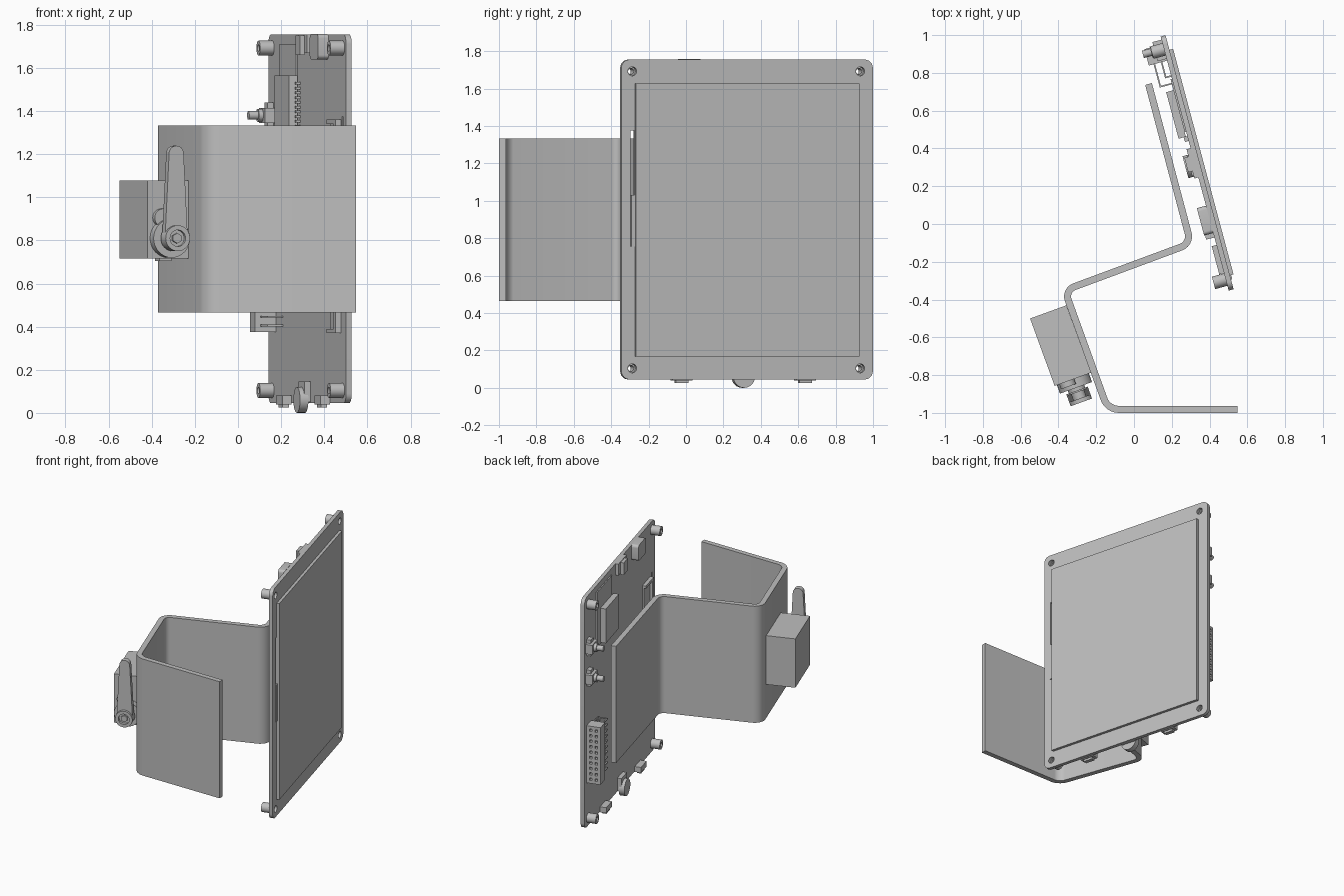
import bpy, bmesh, math
from mathutils import Matrix, Vector

cube = bpy.data.objects.get("Cube")
if cube:
    bpy.data.objects.remove(cube, do_unlink=True)

grey = bpy.data.materials.new("plain_grey")
grey.use_nodes = True
colour = (0.52, 0.52, 0.52, 1)
grey.diffuse_color = colour
grey.node_tree.nodes["Principled BSDF"].inputs["Base Color"].default_value = colour

# Board frame: x along the board, y out of its back, z up
BOARD = Matrix.Rotation(math.radians(105), 4, 'Z')
BOARD.translation = 0.393 * Vector((math.cos(math.radians(15)), math.sin(math.radians(15)), 0))
# Clamp frame: x towards the bracket, y backwards, z up
CLAMP = Matrix.Rotation(math.radians(20), 4, 'Z')
WORLD = Matrix.Identity(4)


def finish(name, bm, frame):
    bmesh.ops.recalc_face_normals(bm, faces=bm.faces)
    mesh = bpy.data.meshes.new(name)
    bm.to_mesh(mesh)
    bm.free()
    mesh.materials.append(grey)
    ob = bpy.data.objects.new(name, mesh)
    ob.matrix_world = frame
    bpy.context.collection.objects.link(ob)
    return ob


def add_box(bm, x, y, z):
    size = [r[1] - r[0] for r in (x, y, z)]
    mid = [(r[1] + r[0]) / 2 for r in (x, y, z)]
    m = Matrix.Translation(mid) @ Matrix.Diagonal((*size, 1))
    return bmesh.ops.create_cube(bm, size=1, matrix=m)["verts"]


def box(name, frame, x, y, z, round_y=0):
    bm = bmesh.new()
    add_box(bm, x, y, z)
    if round_y:
        edges = [e for e in bm.edges if abs((e.verts[0].co - e.verts[1].co).normalized().y) > 0.9]
        bmesh.ops.bevel(bm, geom=edges, offset=round_y, segments=6, profile=0.5, affect='EDGES')
    return finish(name, bm, frame)


def add_cyl(bm, x, y, z, r, r2=None, sides=32):
    # Cylinder along the frame's y axis
    m = Matrix.Translation((x, (y[0] + y[1]) / 2, z)) @ Matrix.Rotation(math.pi / 2, 4, 'X')
    bmesh.ops.create_cone(bm, cap_ends=True, segments=sides, radius1=r, radius2=r2 or r,
                          depth=y[1] - y[0], matrix=m)


def cyl(name, frame, x, y, z, r, sides=32):
    bm = bmesh.new()
    add_cyl(bm, x, y, z, r, sides=sides)
    return finish(name, bm, frame)


def bake(ob):
    dg = bpy.context.evaluated_depsgraph_get()
    mesh = bpy.data.meshes.new_from_object(ob.evaluated_get(dg))
    ob.modifiers.clear()
    ob.data = mesh


def cut(ob, cutter):
    mod = ob.modifiers.new("cut", 'BOOLEAN')
    mod.object, mod.operation, mod.solver = cutter, 'DIFFERENCE', 'EXACT'
    bake(ob)
    bpy.data.objects.remove(cutter, do_unlink=True)


# Bent sheet bracket
path = [(0.548, -0.981), (-0.139, -0.981), (-0.367, -0.351), (0.301, -0.103), (0.077, 0.741)]
bm = bmesh.new()
low = [bm.verts.new((x, y, 0.465)) for x, y in path]
high = [bm.verts.new((x, y, 1.332)) for x, y in path]
for i in range(len(path) - 1):
    bm.faces.new((low[i], low[i + 1], high[i + 1], high[i]))
folds = [e for e in bm.edges if len(e.link_faces) == 2]
bmesh.ops.bevel(bm, geom=folds, offset=0.055, segments=10, profile=0.5, affect='EDGES')
bracket = finish("bracket", bm, WORLD)
solid = bracket.modifiers.new("thickness", 'SOLIDIFY')
solid.thickness, solid.offset, solid.use_even_offset = 0.037, 0, True
bake(bracket)

# Circuit board with mounting holes and cable slot
board = box("circuit_board", BOARD, (-0.47, 0.922), (-0.027, 0), (0.045, 1.755), 0.045)
corners = [(u, z) for u in (-0.41, 0.852) for z in (0.104, 1.692)]
bm = bmesh.new()
for u, z in corners:
    add_cyl(bm, u, (-0.1, 0.1), z, 0.024)
add_box(bm, (-0.419, -0.397), (-0.1, 0.1), (0.755, 1.375))
cut(board, finish("hole_cutter", bm, BOARD))

# Hollow standoffs on the back
for i, (u, z) in enumerate(corners):
    post = cyl(f"standoff_{i + 1}", BOARD, u, (0, 0.067), z, 0.034)
    cut(post, cyl("bore_cutter", BOARD, u, (-0.1, 0.2), z, 0.016))

# Display panel and its cable
box("display_panel", BOARD, (-0.394, 0.842), (-0.047, -0.027), (0.168, 1.627))
box("display_cable", BOARD, (-0.417, -0.394), (-0.034, 0.004), (0.755, 1.03))

# Two push buttons on the far edge
for i, z in enumerate((1.38, 1.155)):
    bm = bmesh.new()
    add_box(bm, (0.80, 0.905), (0, 0.05), (z - 0.035, z + 0.035))
    add_box(bm, (0.83, 0.88), (0, 0.03), (z - 0.06, z + 0.06))
    add_cyl(bm, 0.855, (0.05, 0.07), z, 0.03)
    add_cyl(bm, 0.855, (0.07, 0.115), z, 0.02)
    finish(f"push_button_{i + 1}", bm, BOARD)

# Pin header: a socket block with two rows of holes and bent pins
header = box("pin_header", BOARD, (0.79, 0.88), (0, 0.1), (0.375, 0.80))
holes, pins = bmesh.new(), bmesh.new()
for row in range(10):
    z = 0.405 + row * 0.0405
    for d in (0.03, 0.07):
        add_box(holes, (0.85, 0.9), (d - 0.009, d + 0.009), (z - 0.009, z + 0.009))
        add_box(pins, (0.74 - d, 0.79), (d - 0.004, d + 0.004), (z - 0.004, z + 0.004))
        add_box(pins, (0.732 - d, 0.74 - d), (0, d + 0.004), (z - 0.004, z + 0.004))
cut(header, finish("socket_cutter", holes, BOARD))
finish("header_pins", pins, BOARD)

# Chip module with a row of leads and its base plate
box("module_plate", BOARD, (0.40, 0.69), (0, 0.008), (1.30, 1.71))
box("module_block", BOARD, (0.375, 0.63), (0.008, 0.048), (1.31, 1.565))
bm = bmesh.new()
for i in range(10):
    z = 1.33 + i * 0.022
    add_box(bm, (0.35, 0.375), (0, 0.02), (z - 0.006, z + 0.006))
finish("module_leads", bm, BOARD)

# Connectors along the top edge
box("top_port_wide", BOARD, (-0.155, -0.005), (0, 0.05), (1.64, 1.757), 0.02)
bm = bmesh.new()
add_box(bm, (0.15, 0.31), (0, 0.022), (1.67, 1.755))
add_box(bm, (0.19, 0.27), (0.022, 0.045), (1.66, 1.75))
finish("top_switch", bm, BOARD)

# Thin card sockets near the cable slot
for name, z in (("upper", (1.03, 1.36)), ("lower", (0.37, 0.66))):
    bm = bmesh.new()
    add_box(bm, (-0.375, -0.22), (0, 0.01), z)
    add_box(bm, (-0.375, -0.345), (0.01, 0.026), z)
    for end in (z[0], z[1] - 0.02):
        add_box(bm, (-0.345, -0.22), (0.01, 0.026), (end, end + 0.02))
    finish(f"{name}_card_socket", bm, BOARD)

# Switches and thumb wheel along the bottom edge
for i, u in enumerate((-0.124, 0.56)):
    bm = bmesh.new()
    add_box(bm, (u - 0.055, u + 0.055), (0, 0.045), (0.04, 0.08))
    add_box(bm, (u - 0.035, u + 0.035), (0.008, 0.038), (0.025, 0.04))
    finish(f"bottom_switch_{i + 1}", bm, BOARD)
bm = bmesh.new()
add_box(bm, (0.165, 0.275), (0, 0.03), (0.05, 0.145))
add_cyl(bm, 0.22, (0.012, 0.052), 0.06, 0.06, sides=24)
finish("thumb_wheel", bm, BOARD)

# Clamp block, collar and hub
box("clamp_block", CLAMP, (-0.688, -0.484), (-0.662, -0.282), (0.715, 1.078))
cyl("clamp_collar", CLAMP, -0.585, (-0.71, -0.65), 0.81, 0.09)
cyl("clamp_neck", CLAMP, -0.585, (-0.735, -0.70), 0.81, 0.046)
cyl("clamp_stop", CLAMP, -0.62, (-0.69, -0.65), 0.905, 0.042)
box("clamp_foot", CLAMP, (-0.62, -0.56), (-0.64, -0.58), (0.705, 0.72))

# Tapered lever: hull around a wide hub and a narrow tip
bm = bmesh.new()
add_cyl(bm, -0.585, (-0.772, -0.732), 0.81, 0.056)
add_cyl(bm, -0.585, (-0.772, -0.732), 1.203, 0.036)
hull = bmesh.ops.convex_hull(bm, input=bm.verts)
inside = set(hull["geom_interior"]) | set(hull["geom_unused"])
bmesh.ops.delete(bm, geom=[v for v in inside if isinstance(v, bmesh.types.BMVert)], context='VERTS')
bmesh.ops.delete(bm, geom=[f for f in bm.faces if len(f.verts) > 4], context='FACES_ONLY')
finish("lever_arm", bm, CLAMP)
hub = cyl("lever_hub", CLAMP, -0.585, (-0.792, -0.725), 0.81, 0.06)
cut(hub, cyl("hub_cutter", CLAMP, -0.585, (-0.85, -0.768), 0.81, 0.038))
cyl("lever_screw", CLAMP, -0.585, (-0.786, -0.74), 0.81, 0.024, sides=6)

# Smooth round surfaces, keep hard edges
bpy.ops.object.select_all(action='DESELECT')
for ob in bpy.context.collection.objects:
    if ob.type == 'MESH' and ob.data.materials and ob.data.materials[0] == grey:
        ob.select_set(True)
        bpy.context.view_layer.objects.active = ob
bpy.ops.object.shade_smooth_by_angle(angle=math.radians(30))
